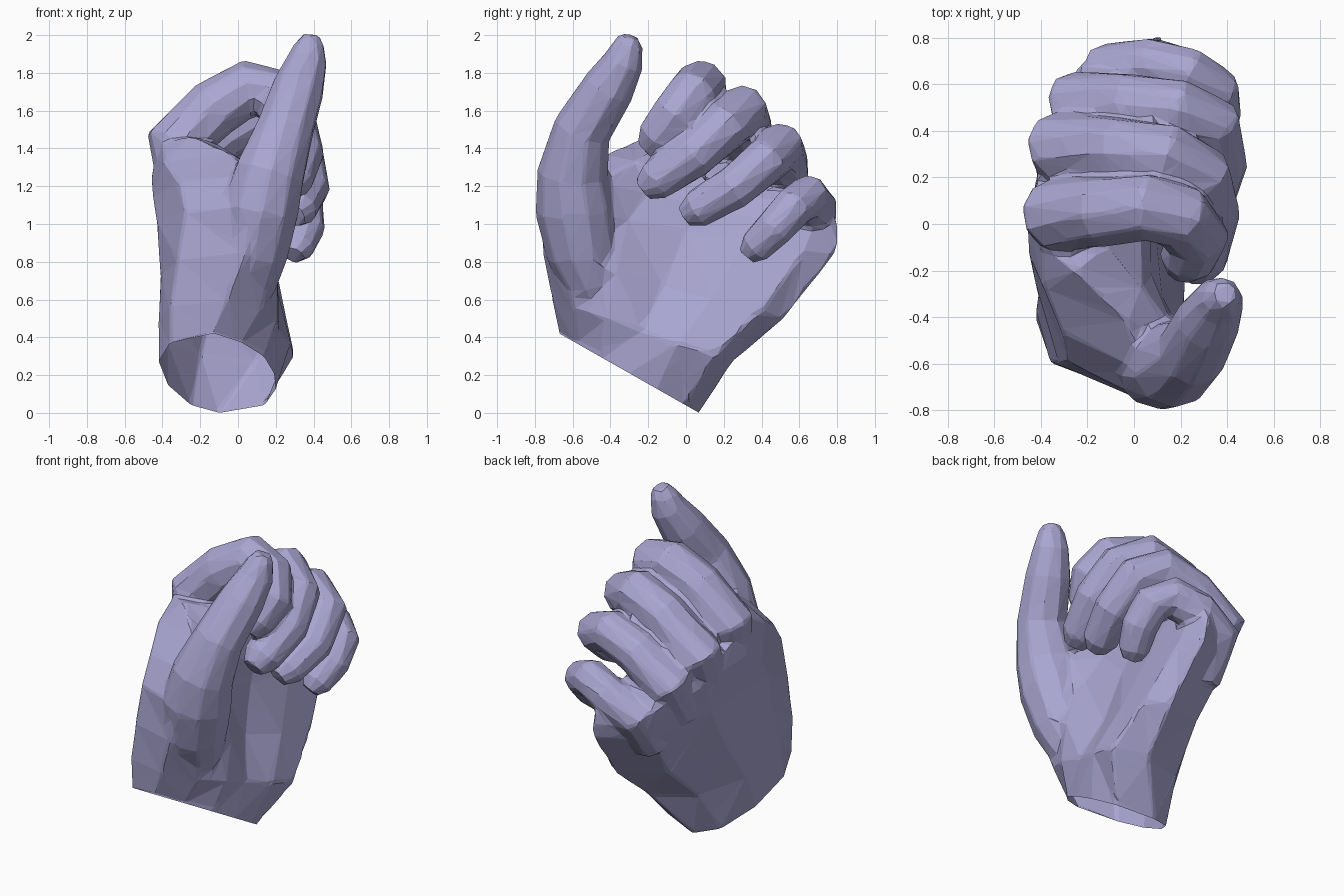
import bpy
import bmesh
from math import cos, sin, tau
from mathutils import Vector

default_cube = bpy.data.objects.get("Cube")
if default_cube:
    bpy.data.objects.remove(default_cube, do_unlink=True)

# One flat lavender for the whole hand
skin = bpy.data.materials.new("lavender_skin")
skin.use_nodes = True
skin_colour = (0.40, 0.38, 0.64, 1)
skin.diffuse_color = skin_colour
for node in skin.node_tree.nodes:
    if node.type == "BSDF_PRINCIPLED":
        node.inputs["Base Color"].default_value = skin_colour


def loft(bm, rings):
    """Bridge rings of equal length into a closed shell."""
    loops = [[bm.verts.new(point) for point in ring] for ring in rings]
    count = len(loops[0])
    faces = [bm.faces.new(list(reversed(loops[0]))), bm.faces.new(loops[-1])]
    for lower, upper in zip(loops, loops[1:]):
        for i in range(count):
            j = (i + 1) % count
            faces.append(bm.faces.new((lower[i], lower[j], upper[j], upper[i])))
    bmesh.ops.recalc_face_normals(bm, faces=faces)
    bmesh.ops.triangulate(bm, faces=faces)


def digit(bm, path, radii, across, flatten=1.0, sides=10):
    """Sweep an oval along a bent path and round off the tip."""
    points = [Vector(p) for p in path]
    radii = list(radii)
    tip_direction = (points[-1] - points[-2]).normalized()
    points.append(points[-1] + tip_direction * radii[-1] * 0.7)
    radii.append(radii[-1] * 0.6)
    rings = []
    for i, (centre, radius) in enumerate(zip(points, radii)):
        before = points[max(i - 1, 0)]
        after = points[min(i + 1, len(points) - 1)]
        tangent = (after - before).normalized()
        side = Vector(across)
        side = (side - tangent * side.dot(tangent)).normalized()
        up = tangent.cross(side)
        angles = [tau * (k + 0.5) / sides for k in range(sides)]
        rings.append([centre + (side * cos(a) * flatten + up * sin(a)) * radius
                      for a in angles])
    loft(bm, rings)


hand_shape = bmesh.new()

# Palm: each section runs from the thumb edge to the little-finger edge.
# Section: thumb edge (y, z), outer edge (y, z), x at the thumb edge,
# x across the palm, x at the outer edge, x back across the back of the hand
stations = (0, 0.12, 0.3, 0.5, 0.7, 0.9, 1, 0.9, 0.65, 0.35, 0.12)
palm_sections = [
    ((-.67, .42), (.07, 0), (-.13, .02, .14, .19, .2, .14, -.1, -.25, -.37, -.42, -.36)),
    ((-.71, .6), (.25, .27), (-.06, .13, .21, .22, .28, .3, .1, -.2, -.38, -.42, -.36)),
    ((-.76, .85), (.52, .5), (.04, .24, .21, .13, .22, .25, .15, -.15, -.36, -.41, -.32)),
    ((-.78, 1.1), (.79, .84), (.08, .27, .12, .09, .15, .18, .12, -.2, -.36, -.43, -.28)),
    ((-.64, 1.26), (.81, .93), (.05, .18, .07, .07, .13, .16, .11, -.22, -.37, -.45, -.31)),
    ((-.42, 1.37), (.8, 1.03), (-.03, .04, .03, .05, .1, .13, .1, -.24, -.38, -.46, -.39)),
    ((-.2, 1.47), (.7, 1.13), (-.25, -.12, -.1, -.08, -.02, .05, .04, -.22, -.36, -.43, -.4)),
]
palm_rings = []
for thumb_edge, outer_edge, widths in palm_sections:
    start, end = Vector(thumb_edge), Vector(outer_edge)
    ring = []
    for t, x in zip(stations, widths):
        y, z = start.lerp(end, t)
        ring.append(Vector((x, y, z)))
    palm_rings.append(ring)
# Extra forearm stub, trimmed off later to leave the wrist open
wrist_normal = Vector((0, -0.42, -0.74)).normalized()
stub = [point + wrist_normal * 0.1 for point in palm_rings[0]]
loft(hand_shape, [stub] + palm_rings)

# Curled fingers from inside the palm over the knuckle to the tip
finger_taper = (0.95, 1.15, 1.08, 1.04, 1.0, 0.95, 0.83)
across_hand = (0, 0.8, -0.55)
fingers = {
    "index": (0.15, [
        (-.28, -.03, 1.18), (-.32, .04, 1.43), (-.13, .05, 1.61), (.06, .07, 1.72),
        (.2, .03, 1.68), (.27, -.06, 1.57), (.23, -.15, 1.46)]),
    "middle": (0.145, [
        (-.26, .2, 1.08), (-.31, .33, 1.32), (-.06, .31, 1.5), (.15, .29, 1.59),
        (.28, .21, 1.52), (.32, .04, 1.37), (.28, -.16, 1.23)]),
    "ring": (0.135, [
        (-.2, .36, .94), (-.23, .52, 1.19), (-.02, .51, 1.32), (.2, .49, 1.4),
        (.33, .43, 1.34), (.36, .25, 1.19), (.31, .06, 1.08)]),
    "little": (0.12, [
        (-.1, .5, .75), (-.09, .66, 1.0), (.08, .68, 1.08), (.24, .64, 1.14),
        (.34, .57, 1.09), (.35, .47, .98), (.31, .37, .88)]),
}
for size, path in fingers.values():
    digit(hand_shape, path, [size * taper for taper in finger_taper],
          across_hand, flatten=0.93)

# Upright thumb growing out of the fleshy mound beside the palm
thumb_path = [
    (.0, -.42, .55), (.05, -.5, .7), (.08, -.55, .85), (.12, -.59, 1.08),
    (.17, -.6, 1.27), (.25, -.55, 1.5), (.32, -.41, 1.72), (.365, -.33, 1.86),
    (.38, -.31, 1.94)]
thumb_radii = (.12, .16, .19, .21, .19, .155, .14, .11, .085)
digit(hand_shape, thumb_path, thumb_radii, (1, 0, 0))

rough_mesh = bpy.data.meshes.new("hand_rough")
hand_shape.to_mesh(rough_mesh)
hand_shape.free()
hand = bpy.data.objects.new("hand", rough_mesh)
bpy.context.collection.objects.link(hand)

# Fuse the parts into one skin, soften the joins, then facet it
fuse = hand.modifiers.new("fuse", "REMESH")
fuse.mode = "VOXEL"
fuse.voxel_size = 0.016
soften = hand.modifiers.new("soften", "SMOOTH")
soften.factor = 0.5
soften.iterations = 6
facet = hand.modifiers.new("facet", "DECIMATE")
facet.ratio = 0.025
bpy.context.view_layer.update()
fused = hand.evaluated_get(bpy.context.evaluated_depsgraph_get())

# Trim the stub so that the wrist is an open rim
skin_shape = bmesh.new()
skin_shape.from_mesh(fused.to_mesh())
everything = skin_shape.verts[:] + skin_shape.edges[:] + skin_shape.faces[:]
bmesh.ops.bisect_plane(skin_shape, geom=everything, plane_co=palm_rings[0][0],
                       plane_no=wrist_normal, clear_outer=True)
for face in skin_shape.faces:
    face.smooth = False
    face.material_index = 0
hand_mesh = bpy.data.meshes.new("hand")
skin_shape.to_mesh(hand_mesh)
skin_shape.free()
hand_mesh.materials.append(skin)
hand.modifiers.clear()
hand.data = hand_mesh
bpy.data.meshes.remove(rough_mesh)
